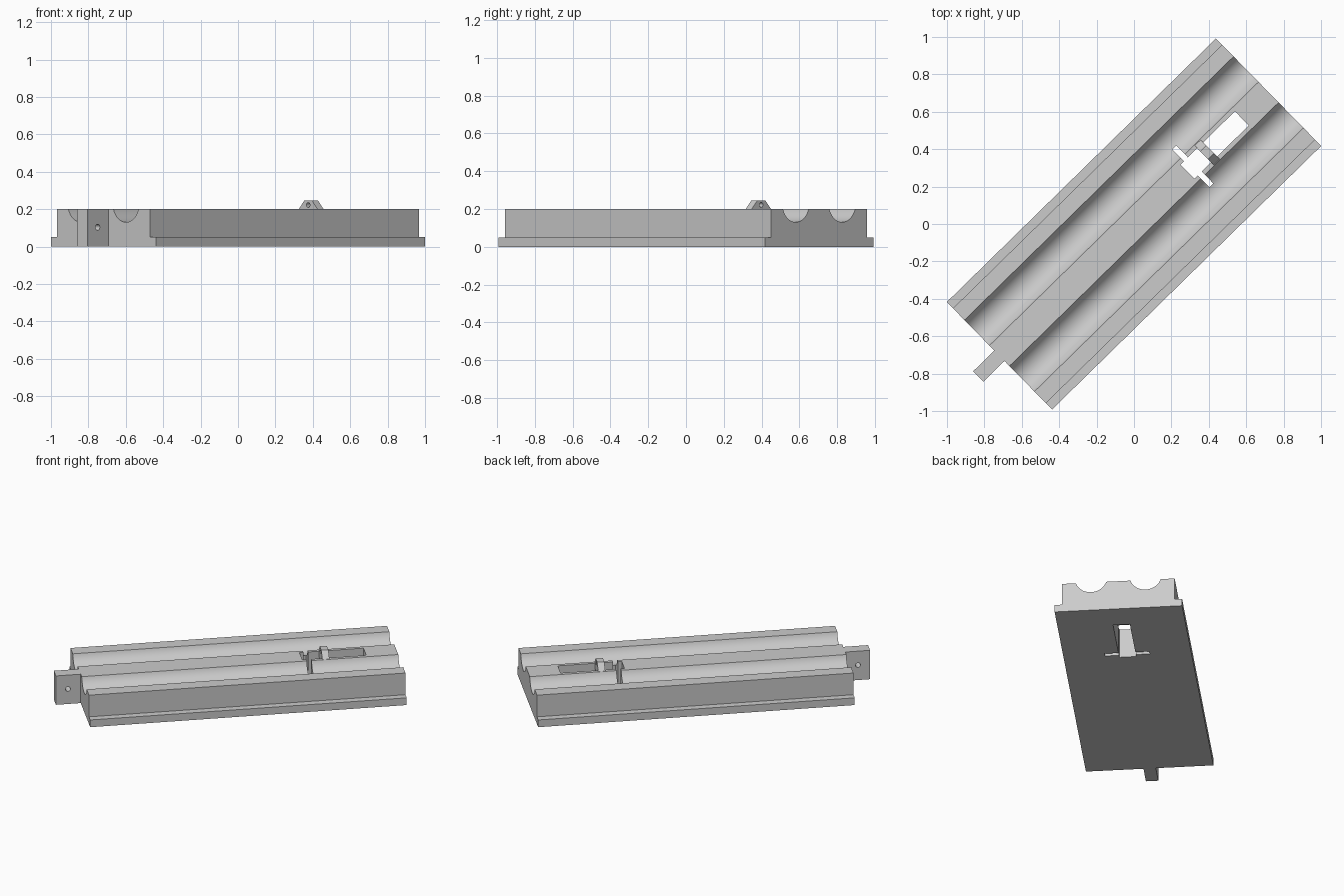
import bpy, bmesh, math
from mathutils import Matrix

if "Cube" in bpy.data.objects:
    bpy.data.objects.remove(bpy.data.objects["Cube"])

ANGLE = math.radians(44.4)      # whole rail lies diagonally
HL, HW = 1.007, 0.402           # half length and half width of the base
GROOVE_Y, GROOVE_R, GROOVE_Z = 0.172, 0.1, 0.23

grey = bpy.data.materials.new("plain_grey")
grey.diffuse_color = (0.6, 0.6, 0.6, 1)
grey.use_nodes = True
grey.node_tree.nodes["Principled BSDF"].inputs["Base Color"].default_value = grey.diffuse_color


def prism(name, points, axis, start, end):
    """Extrude a 2D outline: axis 'x' takes (y, z) points, axis 'z' takes (x, y)."""
    bm = bmesh.new()
    place = (lambda a, b, t: (t, a, b)) if axis == 'x' else (lambda a, b, t: (a, b, t))
    lo = [bm.verts.new(place(a, b, start)) for a, b in points]
    hi = [bm.verts.new(place(a, b, end)) for a, b in points]
    bm.faces.new(lo)
    bm.faces.new(hi)
    n = len(points)
    for i in range(n):
        j = (i + 1) % n
        bm.faces.new((lo[i], lo[j], hi[j], hi[i]))
    return finish(name, bm)


def rod(name, axis, centre, radius, length):
    bm = bmesh.new()
    turn = Matrix.Rotation(math.pi / 2, 4, 'Y' if axis == 'x' else 'X')
    bmesh.ops.create_cone(bm, cap_ends=True, segments=24, radius1=radius, radius2=radius,
                          depth=length, matrix=Matrix.Translation(centre) @ turn)
    return finish(name, bm)


def finish(name, bm):
    bmesh.ops.recalc_face_normals(bm, faces=bm.faces)
    me = bpy.data.meshes.new(name)
    bm.to_mesh(me)
    bm.free()
    me.materials.append(grey)
    ob = bpy.data.objects.new(name, me)
    bpy.context.collection.objects.link(ob)
    return ob


def cut(target, cutter):
    bpy.context.view_layer.objects.active = target
    mod = target.modifiers.new("cut", 'BOOLEAN')
    mod.operation, mod.solver, mod.object = 'DIFFERENCE', 'EXACT', cutter
    bpy.ops.object.modifier_apply(modifier=mod.name)
    bpy.data.objects.remove(cutter)


# Rail body: stepped base with two round channels along its top
def groove(centre):
    half = math.acos((GROOVE_Z - 0.2) / GROOVE_R)
    return [(centre + GROOVE_R * math.sin(a), GROOVE_Z - GROOVE_R * math.cos(a))
            for a in (half - 2 * half * i / 20 for i in range(21))]


outline = [(-HW, 0), (HW, 0), (HW, 0.05), (0.355, 0.05), (0.355, 0.2)]
outline += groove(GROOVE_Y) + groove(-GROOVE_Y)
outline += [(-0.355, 0.2), (-0.355, 0.05), (-HW, 0.05)]
body = prism("rail_body", outline, 'x', -HL, HL)

# Long slot crossed by a narrow slit, right through the body
half_slot = [(0.40, 0.053), (0.425, 0.053), (0.425, 0.142), (0.455, 0.142),
             (0.455, 0.053), (0.807, 0.053)]
slot = half_slot + [(x, -y) for x, y in reversed(half_slot)]
cut(body, prism("slot_cutter", slot, 'z', -0.1, 0.4))

# Latch bridge over the slot, with a pin hole
latch = prism("latch_bridge", [(-0.054, 0.16), (0.054, 0.16), (0.054, 0.2), (0.072, 0.2),
                               (0.03, 0.245), (-0.03, 0.245), (-0.072, 0.2), (-0.054, 0.2)],
              'x', 0.525, 0.57)
cut(latch, rod("pin_hole_cutter", 'x', (0.55, 0, 0.222), 0.013, 0.3))

# Connector tongue at the end, with a cross hole
tongue = prism("connector_tongue", [(-0.039, 0), (0.039, 0), (0.039, 0.2), (-0.039, 0.2)],
               'x', -1.165, -HL + 0.002)
cut(tongue, rod("tongue_hole_cutter", 'y', (-1.088, 0, 0.103), 0.016, 0.4))

# Smooth the channels and turn everything onto the diagonal
for ob in (body, latch, tongue):
    ob.rotation_euler.z = ANGLE
    bpy.ops.object.select_all(action='DESELECT')
    ob.select_set(True)
    bpy.context.view_layer.objects.active = ob
    bpy.ops.object.shade_smooth_by_angle(angle=math.radians(30))
